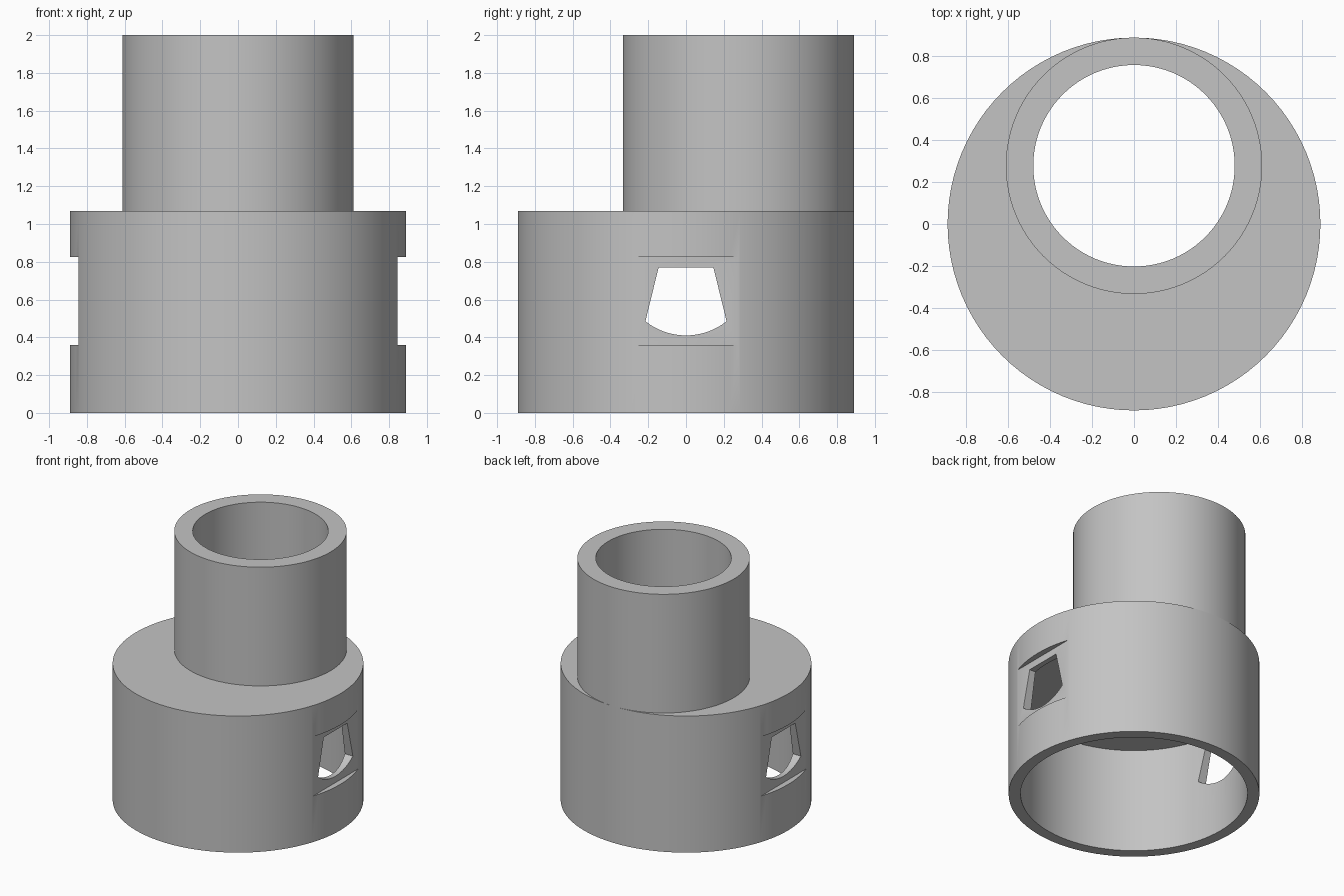
import bpy, bmesh, math

if "Cube" in bpy.data.objects:
    bpy.data.objects.remove(bpy.data.objects["Cube"], do_unlink=True)

SEGMENTS = 96
OFFSET = 0.278          # the neck sits off centre, flush with the back of the base
BASE_R, BASE_H = 0.89, 1.07

grey = bpy.data.materials.new("plain grey")
grey.use_nodes = True
grey.diffuse_color = (0.55, 0.55, 0.55, 1)
grey.node_tree.nodes["Principled BSDF"].inputs["Base Color"].default_value = grey.diffuse_color


def finish(bm, name):
    bmesh.ops.recalc_face_normals(bm, faces=bm.faces)
    mesh = bpy.data.meshes.new(name)
    bm.to_mesh(mesh)
    bm.free()
    mesh.materials.append(grey)
    obj = bpy.data.objects.new(name, mesh)
    bpy.context.collection.objects.link(obj)
    return obj


def prism(name, outline, vector):
    """Extrude a closed outline along a vector."""
    bm = bmesh.new()
    face = bm.faces.new([bm.verts.new(p) for p in outline])
    ext = bmesh.ops.extrude_face_region(bm, geom=[face], use_keep_orig=True)
    verts = [g for g in ext["geom"] if isinstance(g, bmesh.types.BMVert)]
    bmesh.ops.translate(bm, verts=verts, vec=vector)
    return finish(bm, name)


def cylinder(name, radius, y, bottom, top):
    angles = [math.tau * i / SEGMENTS for i in range(SEGMENTS)]
    ring = [(radius * math.cos(a), y + radius * math.sin(a), bottom) for a in angles]
    return prism(name, ring, (0, 0, top - bottom))


def select(obj):
    bpy.ops.object.select_all(action='DESELECT')
    obj.select_set(True)
    bpy.context.view_layer.objects.active = obj


def cut(obj, cutter):
    cutter.hide_render = True
    mod = obj.modifiers.new("cut", 'BOOLEAN')
    mod.operation = 'DIFFERENCE'
    mod.solver = 'EXACT'
    mod.object = cutter
    select(obj)
    bpy.ops.object.modifier_apply(modifier=mod.name)
    bpy.data.objects.remove(cutter, do_unlink=True)


# Wide base: open cup below, offset bore through its thick top
base = cylinder("base", BASE_R, 0, 0, BASE_H)
cut(base, cylinder("cavity_cutter", 0.805, 0, -0.1, 0.82))
cut(base, cylinder("base_bore_cutter", 0.481, OFFSET, 0.7, 1.2))

# Flat recess on each side
for side in (1, -1):
    x = side * 0.845
    outline = [(x, -0.4, 0.36), (x, 0.4, 0.36), (x, 0.4, 0.825), (x, -0.4, 0.825)]
    cut(base, prism("recess_cutter", outline, (side * 0.2, 0, 0)))

# Tapered windows with a rounded sill, straight through both walls
arc_r, arc_z = 0.346, 0.756
half = math.asin(0.215 / arc_r)
window = [(-1, 0.145, 0.77), (-1, -0.145, 0.77)]
for i in range(17):
    a = half * (i / 8 - 1)
    window.append((-1, arc_r * math.sin(a), arc_z - arc_r * math.cos(a)))
cut(base, prism("window_cutter", window, (2, 0, 0)))

# Narrow tube neck
neck = cylinder("neck", 0.612, OFFSET, BASE_H, 2)
cut(neck, cylinder("neck_bore_cutter", 0.481, OFFSET, 0.9, 2.2))

for obj in (base, neck):
    select(obj)
    bpy.ops.object.shade_smooth_by_angle(angle=math.radians(25))
